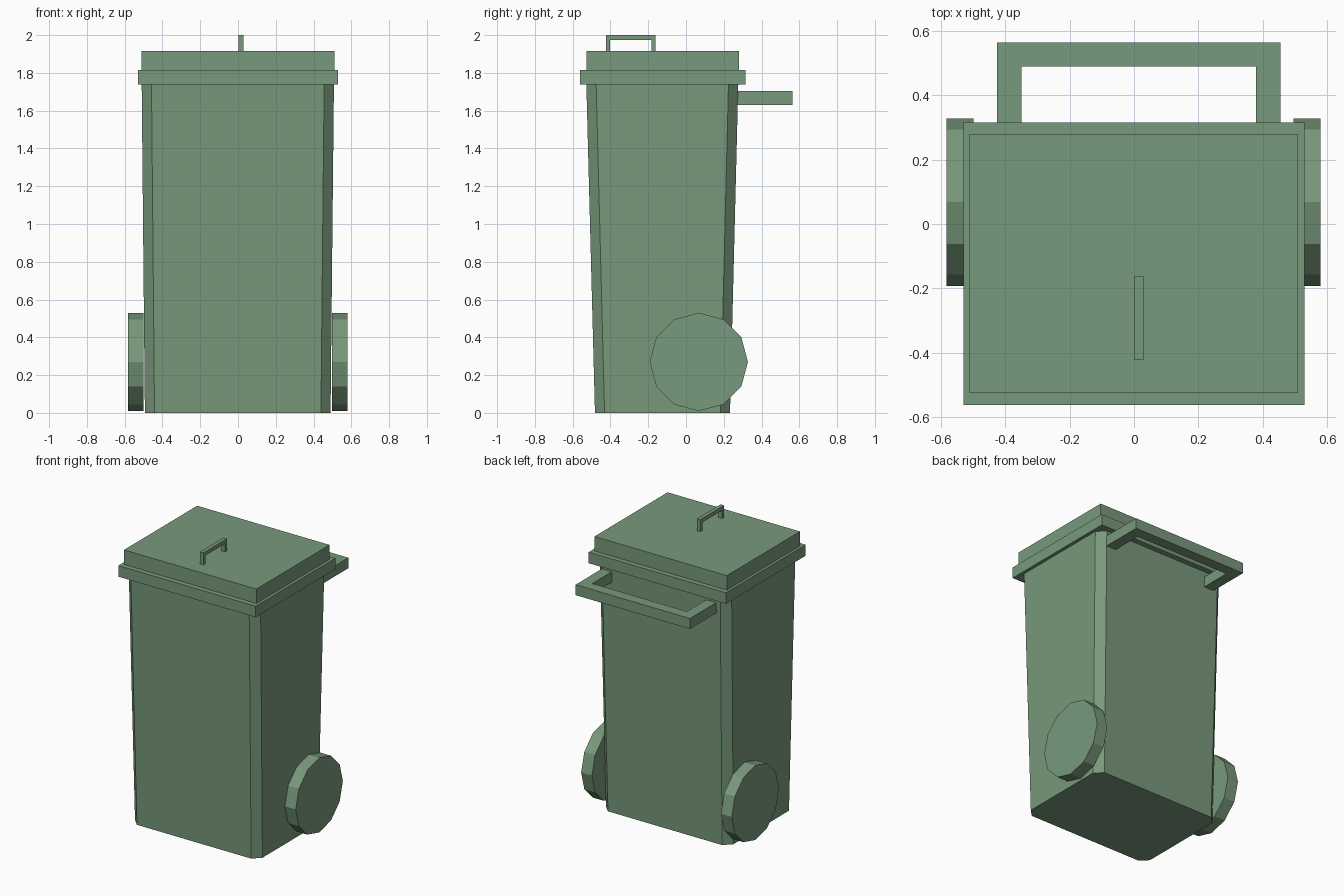
import bpy, bmesh
from math import pi
from mathutils import Matrix

if "Cube" in bpy.data.objects:
    bpy.data.objects.remove(bpy.data.objects["Cube"])

mat = bpy.data.materials.new("bin_green")
mat.diffuse_color = (0.19, 0.32, 0.2, 1)
mat.use_nodes = True
mat.node_tree.nodes["Principled BSDF"].inputs["Base Color"].default_value = mat.diffuse_color


def finish(name, bm):
    bmesh.ops.recalc_face_normals(bm, faces=bm.faces)
    me = bpy.data.meshes.new(name)
    bm.to_mesh(me)
    bm.free()
    me.materials.append(mat)
    ob = bpy.data.objects.new(name, me)
    bpy.context.collection.objects.link(ob)
    return ob


def loft(name, rings):
    """Closed solid skinned through rings of equal length."""
    bm = bmesh.new()
    vs = [[bm.verts.new(p) for p in r] for r in rings]
    n = len(vs[0])
    for a, b in zip(vs, vs[1:]):
        for i in range(n):
            j = (i + 1) % n
            bm.faces.new((a[i], a[j], b[j], b[i]))
    bm.faces.new(vs[0][::-1])
    bm.faces.new(vs[-1])
    return finish(name, bm)


def rect(x0, x1, y0, y1, z):
    return [(x0, y0, z), (x1, y0, z), (x1, y1, z), (x0, y1, z)]


def chamfered(x0, x1, y0, y1, c, z):
    return [(x0 + c, y0, z), (x1 - c, y0, z), (x1, y0 + c, z), (x1, y1 - c, z),
            (x1 - c, y1, z), (x0 + c, y1, z), (x0, y1 - c, z), (x0, y0 + c, z)]


def u_bar(a0, a1, b0, b1, t, tb):
    """U outline open towards b0: legs t wide, crossbar tb thick."""
    return [(a0, b0), (a0, b1), (a1, b1), (a1, b0),
            (a1 - t, b0), (a1 - t, b1 - tb), (a0 + t, b1 - tb), (a0 + t, b0)]


# Tapered body with chamfered corners
loft("body", [chamfered(-0.493, 0.49, -0.482, 0.233, 0.051, 0),
              chamfered(-0.51, 0.508, -0.528, 0.277, 0.052, 1.75)])

# Lid: wide rim stepping in to a raised top
loft("lid", [rect(-0.53, 0.53, -0.562, 0.316, 1.738),
             rect(-0.53, 0.53, -0.562, 0.316, 1.815),
             rect(-0.511, 0.51, -0.526, 0.28, 1.815),
             rect(-0.511, 0.51, -0.526, 0.28, 1.916)])

# Small handle on the lid
prof = u_bar(-0.423, -0.162, 1.91, 2.0, 0.021, 0.027)
loft("lid_handle", [[(x, y, z) for y, z in prof] for x in (0.002, 0.029)])

# Push handle at the back
prof = u_bar(-0.426, 0.456, 0.265, 0.565, 0.076, 0.075)
loft("push_handle", [[(x, y, z) for x, y in prof] for z in (1.63, 1.703)])

# Twelve-sided wheels
for side, x in (("left", -0.541), ("right", 0.538)):
    bm = bmesh.new()
    bmesh.ops.create_cone(bm, cap_ends=True, segments=12, radius1=0.26,
                          radius2=0.26, depth=0.083,
                          matrix=Matrix.Translation((x, 0.068, 0.27)) @ Matrix.Rotation(pi / 2, 4, 'Y'))
    finish(side + "_wheel", bm)
